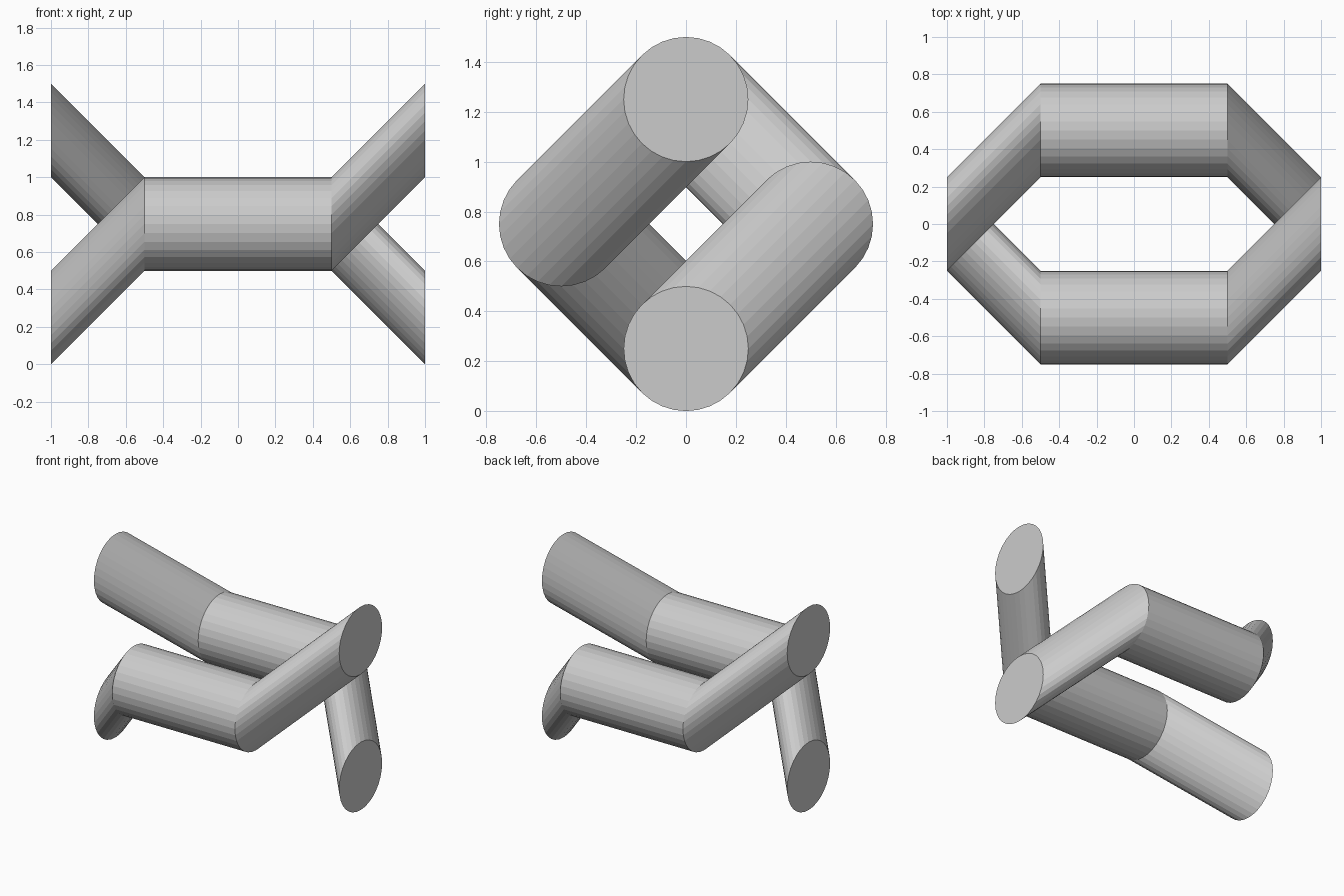
import bpy, bmesh
from math import cos, sin, pi

if "Cube" in bpy.data.objects:
    bpy.data.objects.remove(bpy.data.objects["Cube"])

SIDES, RADIUS = 32, 0.25


def bent_tube(name, path):
    """Loft upright circles (in the yz plane) along a bent path, with closed ends."""
    bm = bmesh.new()
    rings = []
    for x, y, z in path:
        rings.append([bm.verts.new((x, y + RADIUS * cos(2 * pi * i / SIDES),
                                    z + RADIUS * sin(2 * pi * i / SIDES)))
                      for i in range(SIDES)])
    for a, b in zip(rings, rings[1:]):
        for i in range(SIDES):
            j = (i + 1) % SIDES
            bm.faces.new((a[i], a[j], b[j], b[i]))
    bm.faces.new(rings[0])
    bm.faces.new(rings[-1])
    bmesh.ops.recalc_face_normals(bm, faces=bm.faces)
    mesh = bpy.data.meshes.new(name)
    bm.to_mesh(mesh)
    bm.free()
    obj = bpy.data.objects.new(name, mesh)
    bpy.context.collection.objects.link(obj)
    return obj


# Front strand rises left to right, bowing out towards the front
front_path = [(-1, 0, 0.25), (-0.5, -0.5, 0.75), (0.5, -0.5, 0.75), (1, 0, 1.25)]
bent_tube("front_strand", front_path)

# Back strand is the same path turned half way round the long axis
bent_tube("back_strand", [(x, -y, 1.5 - z) for x, y, z in front_path])
